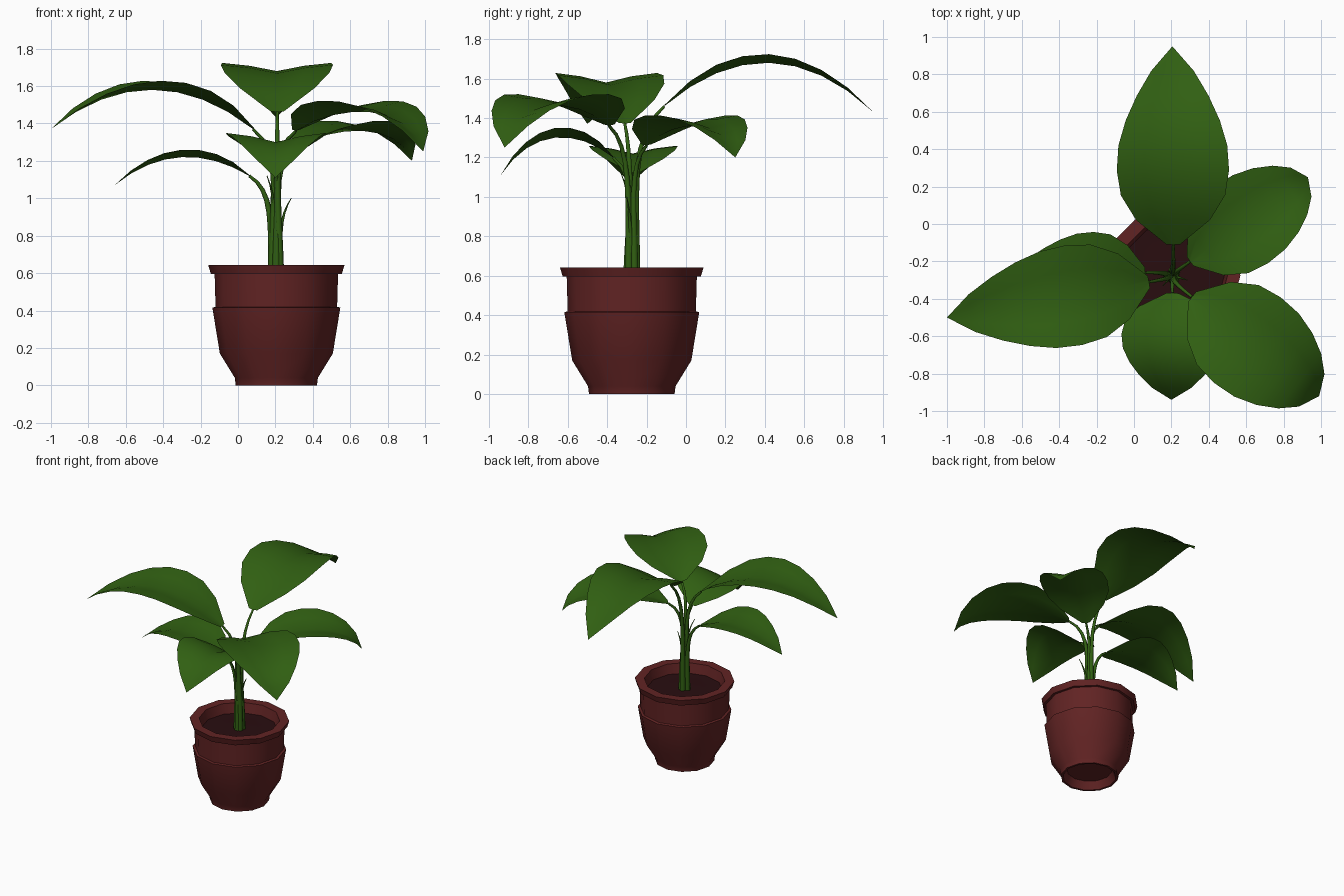
import bpy, bmesh, math
from mathutils import Vector, geometry

cube = bpy.data.objects.get("Cube")
if cube:
    bpy.data.objects.remove(cube, do_unlink=True)


def material(name, rgb):
    m = bpy.data.materials.new(name)
    m.use_nodes = True
    m.diffuse_color = (*rgb, 1)
    bsdf = next(n for n in m.node_tree.nodes if n.type == 'BSDF_PRINCIPLED')
    bsdf.inputs["Base Color"].default_value = (*rgb, 1)
    bsdf.inputs["Roughness"].default_value = 0.8
    return m


green = material("leaf green", (0.03, 0.115, 0.006))
clay = material("red clay", (0.12, 0.017, 0.017))
earth = material("dark soil", (0.022, 0.004, 0.005))

AXIS = Vector((0.205, -0.275, 0))
SIDES = 12
SOIL_Z = 0.565


def finish(name, bm, mat, angle):
    mesh = bpy.data.meshes.new(name)
    bm.to_mesh(mesh)
    bm.free()
    mesh.materials.append(mat)
    obj = bpy.data.objects.new(name, mesh)
    bpy.context.collection.objects.link(obj)
    bpy.ops.object.select_all(action='DESELECT')
    obj.select_set(True)
    bpy.context.view_layer.objects.active = obj
    bpy.ops.object.shade_smooth_by_angle(angle=math.radians(angle))
    return obj


def lathe(name, profile, mat):
    """Turn a radius/height profile around the pot axis."""
    bm = bmesh.new()
    verts = [bm.verts.new(AXIS + Vector((r, 0, z))) for r, z in profile]
    edges = [bm.edges.new(pair) for pair in zip(verts, verts[1:])]
    bmesh.ops.spin(bm, geom=verts + edges, cent=AXIS, axis=(0, 0, 1),
                   angle=math.tau, steps=SIDES, use_duplicate=False)
    bmesh.ops.remove_doubles(bm, verts=bm.verts, dist=0.0005)
    bmesh.ops.recalc_face_normals(bm, faces=bm.faces)
    return finish(name, bm, mat, 40)


# Pot: hollow foot, flared body, collar and rim
lathe("pot", [(0, 0.06), (0.17, 0.06), (0.2, 0), (0.217, 0), (0.222, 0.04),
              (0.302, 0.17), (0.342, 0.415), (0.325, 0.42), (0.33, 0.595),
              (0.35, 0.595), (0.364, 0.642), (0.295, 0.642), (0.275, 0.55)], clay)
lathe("soil", [(0, SOIL_Z + 0.005), (0.15, SOIL_Z), (0.285, SOIL_Z)], earth)

# Half width along a leaf, from stalk to tip, as a share of the widest point
OUTLINE = [0.12, 0.66, 0.93, 1, 0.97, 0.84, 0.64, 0.38, 0]
# Position across a leaf and how far it rises from the midrib
ACROSS = [(-1, 1), (-0.5, 0.65), (0, 0), (0.5, 0.65), (1, 1)]


def leaf(name, base, tip, peak, half_width, lift, droop):
    """Arched leaf blade folded along its midrib; returns its base direction."""
    base, tip = Vector(base), Vector(tip)
    height = (8 * peak - base.z - tip.z) / 6
    h1, h2 = base.lerp(tip, 0.33), base.lerp(tip, droop)
    h1.z = h2.z = height
    midrib = geometry.interpolate_bezier(base, h1, h2, tip, len(OUTLINE))
    flat = (tip - base).to_2d().normalized()
    side = Vector((-flat.y, flat.x, 0))
    bm = bmesh.new()
    rows = []
    for p, w in zip(midrib, OUTLINE):
        rows.append([bm.verts.new(p + side * (u * w * half_width)
                                  + Vector((0, 0, rise * w * lift)))
                     for u, rise in ACROSS])
    for a, b in zip(rows, rows[1:]):
        for i in range(len(ACROSS) - 1):
            bm.faces.new((a[i], b[i], b[i + 1], a[i + 1])).normal_update()
    bmesh.ops.remove_doubles(bm, verts=bm.verts, dist=0.0005)
    bm.normal_update()
    if sum(f.normal.z for f in bm.faces) < 0:
        bmesh.ops.reverse_faces(bm, faces=bm.faces)
    finish(name, bm, green, 60)
    return (h1 - base).normalized()


def stem(name, root, end, direction, thick, thin):
    """Tapered stalk rising from the soil and bending outward."""
    root, end = Vector(root), Vector(end)
    curve = bpy.data.curves.new(name, 'CURVE')
    curve.dimensions = '3D'
    curve.bevel_depth = 1
    curve.bevel_resolution = 1
    curve.resolution_u = 8
    curve.use_fill_caps = True
    spline = curve.splines.new('BEZIER')
    spline.bezier_points.add(1)
    up = Vector((0, 0, (end.z - root.z) * 0.55))
    back = direction * (end - root).length * 0.25
    for pt, co, handle, r in zip(spline.bezier_points, (root, end),
                                 (up, back), (thick, thin)):
        pt.handle_left_type = pt.handle_right_type = 'FREE'
        pt.co, pt.radius = co, r
        pt.handle_left, pt.handle_right = co - handle, co + handle
    curve.materials.append(green)
    obj = bpy.data.objects.new(name, curve)
    bpy.context.collection.objects.link(obj)


# Leaves: name, base, tip, arch height, half width, edge lift, tip droop
LEAVES = [
    ("back", (0.21, -0.11, 1.46), (0.205, 0.95, 1.43), 1.68, 0.3, 0.045, 0.67),
    ("right", (0.08, -0.31, 1.37), (-1, -0.5, 1.37), 1.58, 0.27, 0.05, 0.67),
    ("lower_right", (0.06, -0.26, 1.12), (-0.66, -0.28, 1.07), 1.22, 0.225, 0.04, 0.67),
    ("front", (0.205, -0.37, 1.2), (0.2, -0.94, 1.11), 1.3, 0.27, 0.05, 0.72),
    ("front_left", (0.31, -0.39, 1.36), (0.99, -0.92, 1.25), 1.46, 0.29, 0.06, 0.9),
    ("back_left", (0.3, -0.2, 1.26), (0.93, 0.25, 1.2), 1.36, 0.25, 0.055, 0.9),
]
for name, base, tip, *shape in LEAVES:
    heading = leaf(name + "_leaf", base, tip, *shape)
    out = (Vector(tip) - AXIS).to_2d().normalized().to_3d()
    root = AXIS + out * 0.024 + Vector((0, 0, SOIL_Z - 0.02))
    stem(name + "_stem", root, base, heading, 0.023, 0.008)

# Young shoots beside the main stems
for name, x, y, z in (("left_shoot", 0.285, -0.3, 1.0),
                      ("right_shoot", 0.155, -0.33, 1.12)):
    lean = Vector((x - AXIS.x, y - AXIS.y, 0.12)).normalized()
    root = AXIS + Vector((lean.x, lean.y, 0)) * 0.03 + Vector((0, 0, SOIL_Z - 0.02))
    stem(name, root, (x, y, z), lean, 0.018, 0.002)
